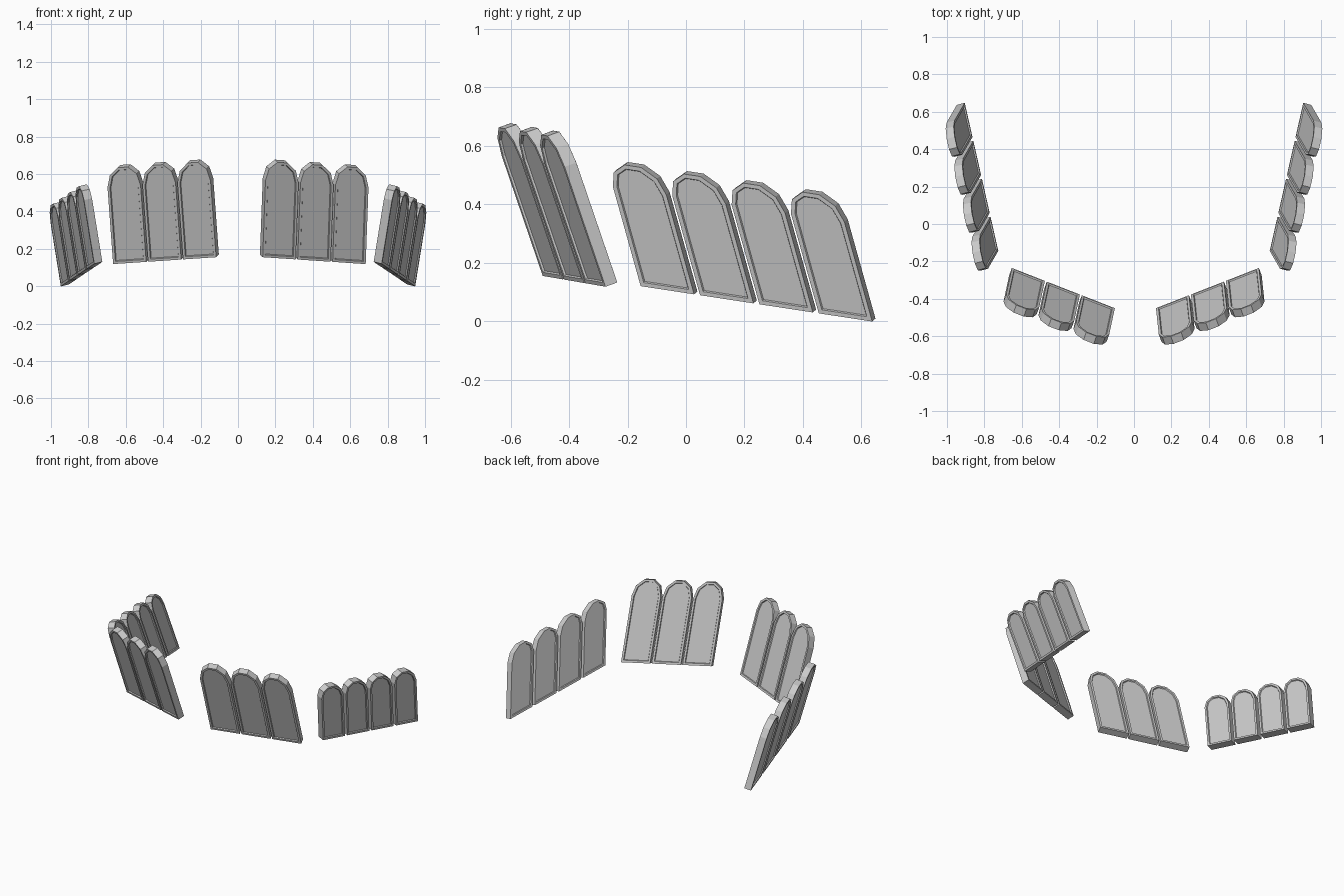
import bpy, bmesh, math
from mathutils import Vector

if "Cube" in bpy.data.objects:
    bpy.data.objects.remove(bpy.data.objects["Cube"])

THICK = 0.045

# Outline in panel units: straight sides up to 1, then a five-segment arch
OUTLINE = [(0, 0), (1, 0)] + [
    (0.5 + 0.5 * math.cos(math.radians(a)), 1 + 0.26 * math.sin(math.radians(a)))
    for a in range(0, 181, 36)]


def arched_panel(name, origin, width, up, mirror):
    """Leaning arched slab with a narrow rim around a shallow recess on both faces."""
    depth = -width.cross(up).normalized() * THICK
    bm = bmesh.new()
    outer = [bm.verts.new(origin + width * s + up * t) for s, t in OUTLINE]
    inner = [bm.verts.new(v.co + depth) for v in outer]
    n = len(outer)
    faces = [bm.faces.new(outer), bm.faces.new(inner[::-1])]
    for i in range(n):
        j = (i + 1) % n
        bm.faces.new((outer[j], outer[i], inner[i], inner[j]))
    bmesh.ops.recalc_face_normals(bm, faces=bm.faces[:])
    # rim, then recess
    for f in faces:
        bmesh.ops.inset_region(bm, faces=[f], thickness=0.014, use_even_offset=True)
        bmesh.ops.inset_region(bm, faces=[f], thickness=0.003, depth=-0.007,
                               use_even_offset=True)
    if mirror:
        for v in bm.verts:
            v.co.x *= -1
    bmesh.ops.recalc_face_normals(bm, faces=bm.faces[:])
    me = bpy.data.meshes.new(name)
    bm.to_mesh(me)
    bm.free()
    ob = bpy.data.objects.new(name, me)
    bpy.context.collection.objects.link(ob)


def panel_row(name, count, start, pitch, fill, up, mirror):
    start, pitch, up = Vector(start), Vector(pitch), Vector(up)
    for i in range(count):
        arched_panel(f"{name}_{i + 1}", start + pitch * i, pitch * fill, up, mirror)


# Front rows: three panels each side of the centre gap
panel_row("front_right_panel", 3, (0.132, -0.49, 0.155), (0.187, 0.073, -0.0125),
          0.945, (0.015, -0.14, 0.41), False)
panel_row("front_left_panel", 3, (0.117, -0.49, 0.155), (0.187, 0.073, -0.0125),
          0.945, (0.03, -0.14, 0.41), True)

# Side rows: four panels each, stepping down towards the back
for side, mirror in (("right", False), ("left", True)):
    panel_row(f"side_{side}_panel", 4, (0.768, -0.155, 0.12), (0.046, 0.203, -0.031),
              0.9, (0.055, -0.095, 0.34), mirror)
